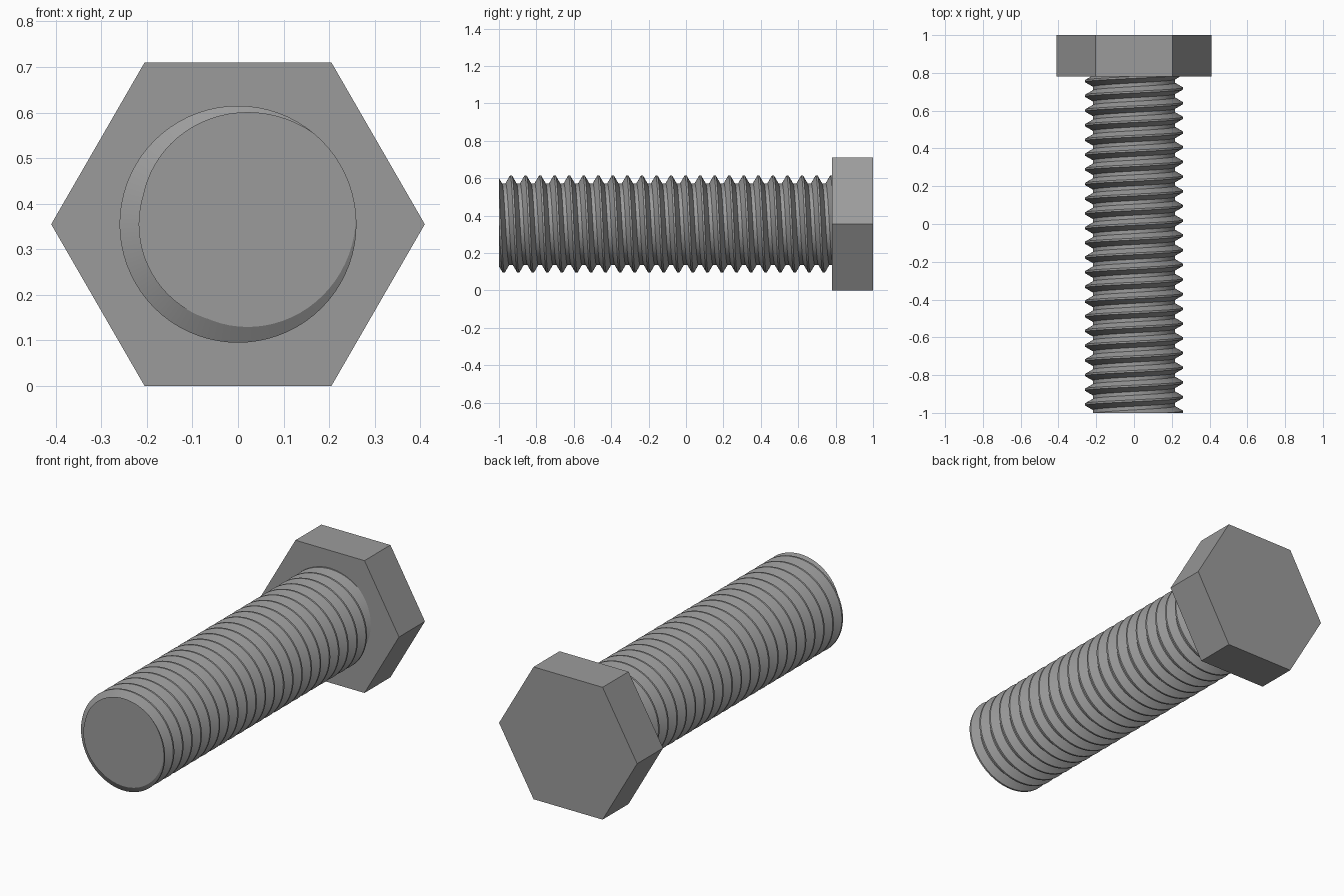
import bpy, bmesh, math
from mathutils import Vector

if "Cube" in bpy.data.objects:
    bpy.data.objects.remove(bpy.data.objects["Cube"])

AXIS_Z = 0.355                 # height of the bolt axis
TIP_Y, SEAT_Y, END_Y = -1.0, 0.78, 1.0
HEX_R = 0.41
PITCH = 0.0778
CREST_R, ROOT_R = 0.26, 0.218
SEGS, TURNS = 72, 28

steel = bpy.data.materials.new("steel grey")
steel.diffuse_color = (0.33, 0.33, 0.33, 1)
steel.use_nodes = True
steel.node_tree.nodes["Principled BSDF"].inputs["Base Color"].default_value = steel.diffuse_color


def add_object(name, bm):
    bmesh.ops.recalc_face_normals(bm, faces=bm.faces)
    mesh = bpy.data.meshes.new(name)
    bm.to_mesh(mesh)
    bm.free()
    mesh.materials.append(steel)
    ob = bpy.data.objects.new(name, mesh)
    bpy.context.collection.objects.link(ob)
    return ob


def polar(r, a, y):
    return Vector((r * math.cos(a), y, AXIS_Z + r * math.sin(a)))


# Hexagonal head
bm = bmesh.new()
face = bm.faces.new([bm.verts.new(polar(HEX_R, math.radians(60 * k), SEAT_Y)) for k in range(6)])
ext = bmesh.ops.extrude_face_region(bm, geom=[face], use_keep_orig=True)
bmesh.ops.translate(bm, vec=(0, END_Y - SEAT_Y, 0),
                    verts=[g for g in ext["geom"] if isinstance(g, bmesh.types.BMVert)])
add_object("hex_head", bm)

# Threaded shank: one trapezoid tooth profile swept along a right-handed helix
half_crest, half_root = PITCH / 16, PITCH / 8
profile = [(-half_crest, CREST_R), (half_crest, CREST_R),
           (PITCH / 2 - half_root, ROOT_R), (PITCH / 2 + half_root, ROOT_R)]
start_y = -0.994 + 25 * PITCH
bm = bmesh.new()
rows = []
for i in range(SEGS * TURNS + 1):
    a, y = 2 * math.pi * i / SEGS, start_y - PITCH * i / SEGS
    rows.append([bm.verts.new(polar(r, a, y + dy)) for dy, r in profile])
for i in range(SEGS, SEGS * TURNS):
    # each tooth closes onto the first edge of the previous turn
    lo = rows[i] + [rows[i - SEGS][0]]
    hi = rows[i + 1] + [rows[i + 1 - SEGS][0]]
    for j in range(4):
        bm.faces.new((lo[j], lo[j + 1], hi[j + 1], hi[j]))

# Trim the thread flush with the tip and with the underside of the head
for y, side in ((TIP_Y, -1), (SEAT_Y, 1)):
    bmesh.ops.bisect_plane(bm, geom=bm.verts[:] + bm.edges[:] + bm.faces[:], dist=1e-6,
                           plane_co=(0, y, 0), plane_no=(0, side, 0), clear_outer=True)
loose = [v for v in bm.verts if not v.link_faces]
bmesh.ops.delete(bm, geom=loose, context='VERTS')

# Flat tip
rim = [e for e in bm.edges if e.is_boundary and all(abs(v.co.y - TIP_Y) < 1e-4 for v in e.verts)]
hub = bm.verts.new((0, TIP_Y, AXIS_Z))
for e in rim:
    bm.faces.new((e.verts[0], e.verts[1], hub))
shank = add_object("threaded_shank", bm)

bpy.ops.object.select_all(action='DESELECT')
shank.select_set(True)
bpy.context.view_layer.objects.active = shank
bpy.ops.object.shade_smooth_by_angle(angle=math.radians(22))
